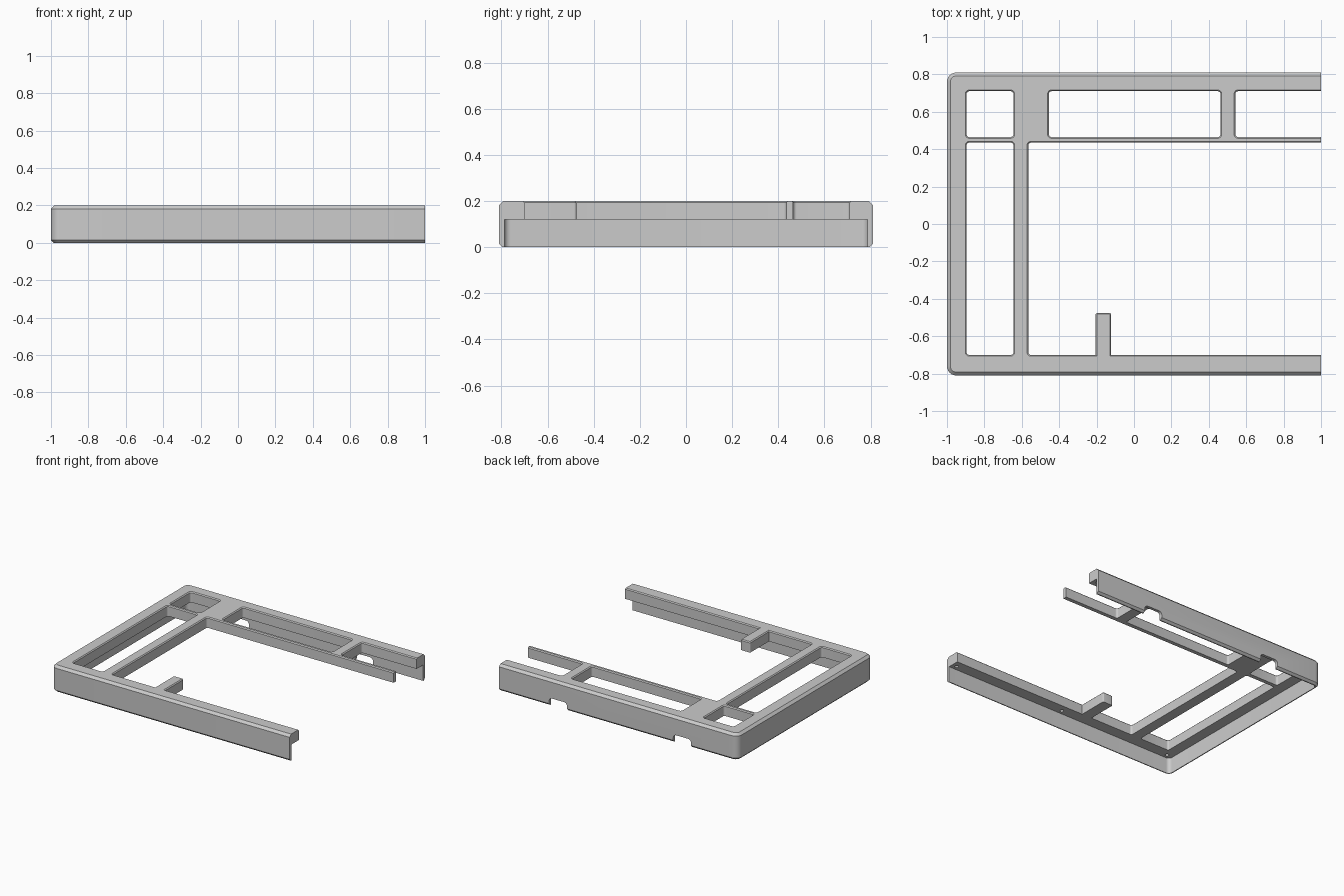
import bpy
import bmesh
from math import cos, sin, pi, radians
from mathutils import Matrix

if "Cube" in bpy.data.objects:
    bpy.data.objects.remove(bpy.data.objects["Cube"])

grey = bpy.data.materials.new("mid_grey")
grey.use_nodes = True
colour = (0.6, 0.6, 0.6, 1)
grey.diffuse_color = colour
grey.node_tree.nodes["Principled BSDF"].inputs["Base Color"].default_value = colour

CHAMFER = 0.007
OPEN = 1.3       # beyond the open end of the frame
UNDER = 0.12     # underside of the top plate
TOP = 0.2


def rounded_rect(x0, x1, y0, y1, r, inset=0, steps=6):
    """Rounded rectangle outline, shrunk by inset."""
    rr = max(r - inset, 0.003)
    x0, x1, y0, y1 = x0 + inset, x1 - inset, y0 + inset, y1 - inset
    centres = [(x1 - rr, y1 - rr), (x0 + rr, y1 - rr), (x0 + rr, y0 + rr), (x1 - rr, y0 + rr)]
    return [(cx + rr * cos(pi / 2 * (q + i / steps)), cy + rr * sin(pi / 2 * (q + i / steps)))
            for q, (cx, cy) in enumerate(centres) for i in range(steps + 1)]


def loft(name, rect, levels, matrix=Matrix()):
    """Solid through inset copies of a rounded rectangle at (z, inset) levels."""
    bm = bmesh.new()
    rings = [[bm.verts.new((x, y, z)) for x, y in rounded_rect(*rect, inset)] for z, inset in levels]
    n = len(rings[0])
    for low, high in zip(rings, rings[1:]):
        for i in range(n):
            j = (i + 1) % n
            bm.faces.new((low[i], low[j], high[j], high[i]))
    bm.faces.new(rings[0][::-1])
    bm.faces.new(rings[-1])
    bm.transform(matrix)
    bmesh.ops.recalc_face_normals(bm, faces=bm.faces)
    mesh = bpy.data.meshes.new(name)
    bm.to_mesh(mesh)
    bm.free()
    mesh.materials.append(grey)
    obj = bpy.data.objects.new(name, mesh)
    bpy.context.collection.objects.link(obj)
    return obj


def combine(other, operation="DIFFERENCE"):
    """Apply a boolean to the frame and drop the helper."""
    mod = frame.modifiers.new("combine", "BOOLEAN")
    mod.operation = operation
    mod.solver = "EXACT"
    mod.object = other
    bpy.context.view_layer.objects.active = frame
    bpy.ops.object.modifier_apply(modifier=mod.name)
    bpy.data.objects.remove(other)


# Outer shell with chamfered top and bottom rims
frame = loft("case_frame", (-1, OPEN, -0.81, 0.81, 0.05),
             [(0, 0.015), (0.015, 0), (TOP - 0.018, 0), (TOP, 0.018)])

# Hollow underside, leaving a thin skirt wall
combine(loft("cavity", (-1, OPEN + 0.2, -0.81, 0.81, 0.05), [(-0.1, 0.022), (UNDER, 0.022)]))

# Openings through the top plate with softened upper edges
openings = [
    (-0.895, -0.645, 0.465, 0.71),
    (-0.455, 0.462, 0.465, 0.71),
    (0.542, OPEN + 0.1, 0.465, 0.71),
    (-0.895, -0.645, -0.70, 0.435),
    (-0.565, OPEN + 0.1, -0.70, 0.435),
]
for x0, x1, y0, y1 in openings:
    combine(loft("opening", (x0, x1, y0, y1, 0.015),
                 [(0.06, 0), (TOP - CHAMFER, 0), (TOP + CHAMFER, -2 * CHAMFER)]))

# Short support tab on the front rail
combine(loft("support_tab", (-0.205, -0.122, -0.73, -0.475, 0.01),
             [(UNDER, 0), (TOP - CHAMFER, 0), (TOP, CHAMFER)]), "UNION")

# Cable notches in the lower edge of the back wall
upright = Matrix.Rotation(radians(90), 4, "X")
for x in (-0.535, 0.505):
    combine(loft("cable_notch", (x - 0.075, x + 0.075, -0.1, 0.06, 0.025),
                 [(-0.9, 0), (-0.7, 0)], upright))

# Blind screw holes under the front and back rails
for x in (-0.93, 0.015, 0.96):
    for y in (-0.755, 0.755):
        r = 0.013
        combine(loft("screw_hole", (x - r, x + r, y - r, y + r, r - 0.0005),
                     [(0.08, 0), (0.17, 0)]))

# Slice the frame flat at its open end
combine(loft("end_slice", (1, 2, -1.2, 1.2, 0.01), [(-0.2, 0), (0.4, 0)]))

bpy.ops.object.select_all(action="DESELECT")
frame.select_set(True)
bpy.context.view_layer.objects.active = frame
bpy.ops.object.shade_smooth_by_angle(angle=radians(30))
